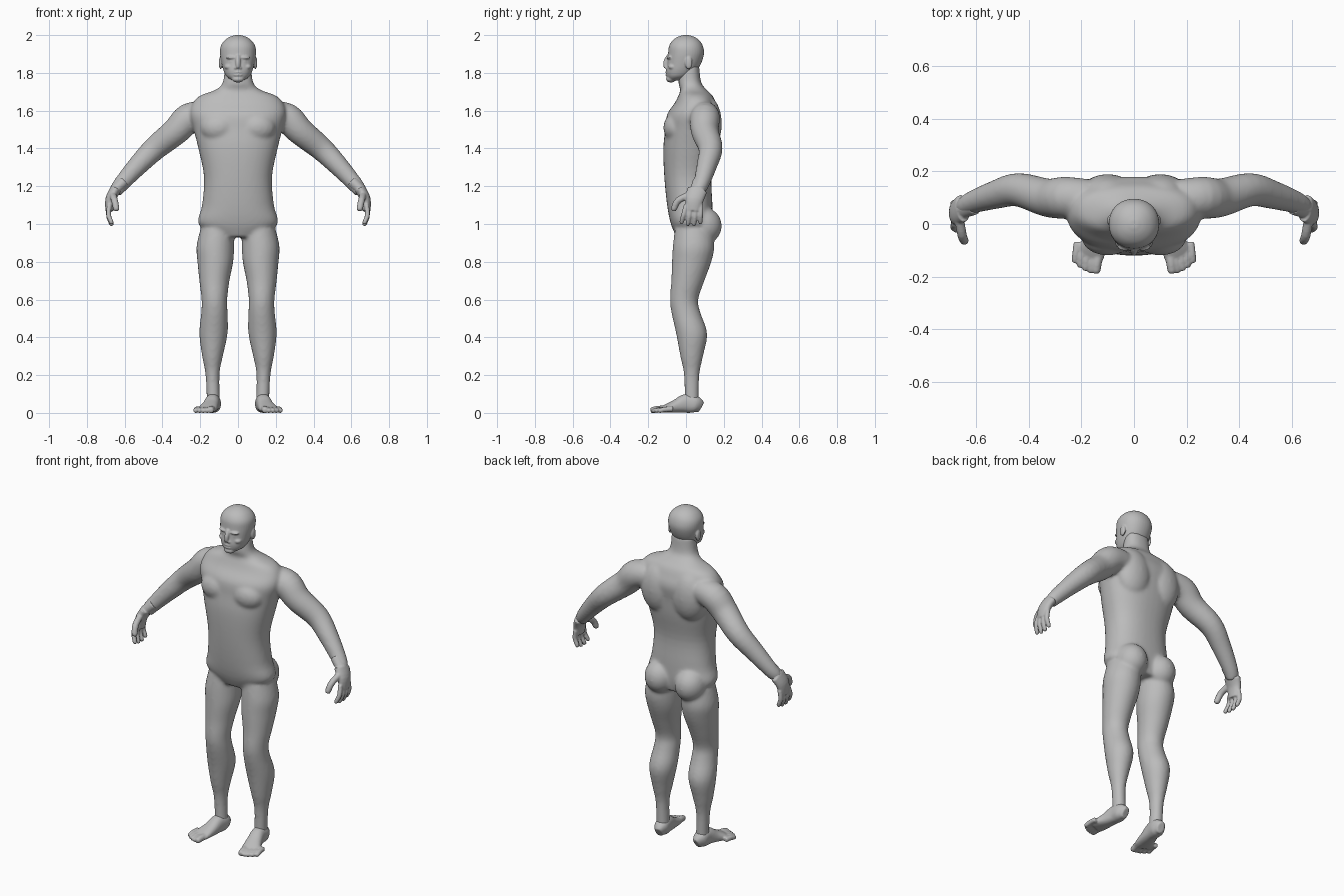
import bpy
import bmesh
from math import cos, sin, pi, copysign
from mathutils import Vector, Matrix

cube = bpy.data.objects.get("Cube")
if cube:
    bpy.data.objects.remove(cube, do_unlink=True)

skin = bpy.data.materials.new("grey_skin")
skin.use_nodes = True
grey = (.5, .5, .5, 1)
skin.diffuse_color = grey
skin.node_tree.nodes["Principled BSDF"].inputs["Base Color"].default_value = grey

FORWARD, UP = Vector((0, 1, 0)), Vector((0, 0, 1))
MIRRORED = {"left": 1, "right": -1}


def refine(stations, steps=4):
    """Smooth curve through the stations."""
    points = [Vector(station) for station in stations]
    points = [points[0], *points, points[-1]]
    curve = []
    for before, start, end, after in zip(points, points[1:], points[2:], points[3:]):
        leave, arrive = (end - before) / 2, (after - start) / 2
        for step in range(steps):
            t = step / steps
            ease = t * t * (3 - 2 * t)
            bend = leave * t * (1 - t) ** 2 - arrive * t * t * (1 - t)
            curve.append(start.lerp(end, ease) + bend)
    return curve + [points[-1]]


def loft(bm, stations, side=1, level=False, power=2, sides=24):
    """Closed tube of rounded rings through stations of x, y, z, width, depth."""
    path = refine(stations)
    overall = Vector((path[-1] - path[0])[:3]).normalized()
    ref = UP if abs(overall.y) > .7 else FORWARD
    rings = []
    for i, point in enumerate(path):
        ahead, behind = path[min(i + 1, len(path) - 1)], path[max(i - 1, 0)]
        tangent = UP if level else Vector((ahead - behind)[:3]).normalized()
        depth_axis = (ref - tangent * ref.dot(tangent)).normalized()
        width_axis = depth_axis.cross(tangent)
        ring = []
        for k in range(sides):
            angle = 2 * pi * k / sides
            across, along = [copysign(abs(value) ** (2 / power), value)
                             for value in (cos(angle), sin(angle))]
            spot = Vector(point[:3]) + width_axis * across * point[3] + depth_axis * along * point[4]
            ring.append(bm.verts.new((spot.x * side, spot.y, spot.z)))
        rings.append(ring)
    for lower, upper in zip(rings, rings[1:]):
        for k in range(sides):
            n = (k + 1) % sides
            bm.faces.new((lower[k], lower[n], upper[n], upper[k]))
    bm.faces.new(rings[0])
    bm.faces.new(rings[-1])


def limb(bm, stations, side, depth, level=False):
    """Tube with a single radius and a fixed depth ratio."""
    loft(bm, [(x, y, z, r, r * depth) for x, y, z, r in stations], side, level)


def digit(bm, base, tip, radius, side, bow):
    """Finger or toe, bowed outward at the knuckle and rounded at the tip."""
    base, tip = Vector(base), Vector(tip)
    knuckle = base.lerp(tip, .5) + Vector(bow)
    nail = knuckle.lerp(tip, .8)
    joints = ((base, 1), (knuckle, 1), (nail, .9), (tip, .5))
    limb(bm, [(*joint, radius * scale) for joint, scale in joints], side, 1)


def blob(bm, centre, radii, side=1):
    place = Matrix.Translation((centre[0] * side, centre[1], centre[2]))
    bmesh.ops.create_icosphere(bm, subdivisions=3, radius=1,
                               matrix=place @ Matrix.Diagonal((*radii, 1)))


def finish(bm, name, voxel, smoothing):
    """Fuse the overlapping forms into one soft skin."""
    bmesh.ops.recalc_face_normals(bm, faces=bm.faces)
    mesh = bpy.data.meshes.new(name)
    bm.to_mesh(mesh)
    bm.free()
    mesh.materials.append(skin)
    obj = bpy.data.objects.new(name, mesh)
    bpy.context.collection.objects.link(obj)
    fuse = obj.modifiers.new("fuse", 'REMESH')
    fuse.mode = 'VOXEL'
    fuse.voxel_size = voxel
    fuse.use_smooth_shade = True
    soften = obj.modifiers.new("soften", 'SMOOTH')
    soften.factor = .5
    soften.iterations = smoothing


# Torso and neck: height, centre depth, width, depth
body = bmesh.new()
torso = ((.93, .04, .12, .09), (1, .03, .21, .11), (1.1, .02, .19, .12), (1.25, .01, .18, .125),
         (1.4, .02, .21, .14), (1.5, .03, .235, .14), (1.58, .04, .255, .14), (1.64, .05, .24, .11),
         (1.68, .05, .2, .09), (1.71, .04, .12, .07), (1.75, .02, .08, .06), (1.84, .02, .07, .05))
loft(body, [(0, y, z, w, d) for z, y, w, d in torso], level=True, power=2.3, sides=40)

# Limbs: centre and radius
leg = ((.11, .04, .97, .09), (.12, .04, .88, .1), (.12, .03, .8, .095), (.125, .01, .7, .08),
       (.125, -.01, .6, .068), (.125, 0, .53, .07), (.13, .03, .42, .075), (.135, .03, .3, .055),
       (.135, .03, .2, .037), (.13, .03, .04, .035))
arm = ((.17, .1, 1.58, .07), (.26, .1, 1.56, .08), (.33, .1, 1.49, .073), (.44, .13, 1.4, .064),
       (.53, .11, 1.31, .054), (.62, .08, 1.21, .042), (.65, .06, 1.17, .035))
for side in MIRRORED.values():
    limb(body, leg, side, 1.1, level=True)
    limb(body, arm, side, 1)
    # Chest, back and seat muscles
    blob(body, (.1, -.05, 1.51), (.1, .07, .08), side)
    blob(body, (.1, .11, 1.53), (.11, .08, .15), side)
    blob(body, (.1, .09, .99), (.09, .1, .1), side)
finish(body, "body", .009, 9)

for label, side in MIRRORED.items():
    # Hand with curled fingers and a forward thumb
    hand = bmesh.new()
    palm = ((.61, .08, 1.22, .036), (.65, .06, 1.18, .03), (.675, .045, 1.13, .027), (.68, .04, 1.07, .022))
    limb(hand, palm[:2], side, 1.3)
    limb(hand, palm[1:], side, 1.8)
    for i in range(4):
        middle = i - 1.5
        digit(hand, (.68, .04 + middle * .026, 1.1), (.667, .025 + middle * .034, .985 + abs(middle) * .01),
              .013, side, (.012, 0, 0))
    digit(hand, (.665, .03, 1.16), (.642, -.07, 1.07), .018, side, (0, -.02, .01))
    finish(hand, label + "_hand", .005, 4)

    # Foot: wedge from heel to ball, with a fan of toes
    foot = bmesh.new()
    sole = ((.125, .08, .02, .03), (.13, .05, .04, .045), (.135, 0, .04, .05),
            (.145, -.05, .044, .036), (.16, -.1, .052, .023), (.17, -.125, .053, .016))
    loft(foot, [(x, y, h, w, h) for x, y, w, h in sole], side, power=2.3)
    for i in range(5):
        radius = .018 if i == 0 else .014
        x = .135 + i * .02
        digit(foot, (x, i * .008 - .1, .02), (x + .01, i * i * .0025 - .188, radius * .7),
              radius, side, (0, 0, .004))
    finish(foot, label + "_foot", .005, 4)

# Head: height, centre depth, width, depth
head = bmesh.new()
skull = ((1.76, -.06, .03, .03), (1.78, -.04, .06, .06), (1.81, -.025, .076, .08), (1.85, -.01, .087, .09),
         (1.9, 0, .095, .095), (1.94, 0, .092, .09), (1.97, 0, .073, .073), (1.99, 0, .045, .045),
         (2, 0, .015, .015))
loft(head, [(0, y, z, w, d) for z, y, w, d in skull], level=True, power=2.15, sides=40)
# Nose, lips and chin
digit(head, (0, -.09, 1.89), (0, -.108, 1.825), .013, 1, (0, -.008, 0))
for height in (1.789, 1.804):
    blob(head, (0, -.097, height), (.025, .012, .007))
blob(head, (0, -.08, 1.767), (.033, .026, .018))
for side in MIRRORED.values():
    # Nostrils, brows, eyes, cheeks and ears
    blob(head, (.012, -.1, 1.826), (.009, .012, .008), side)
    blob(head, (.034, -.086, 1.881), (.03, .016, .009), side)
    blob(head, (.033, -.083, 1.861), (.013, .012, .008), side)
    blob(head, (.048, -.07, 1.832), (.024, .024, .016), side)
    blob(head, (.092, .014, 1.853), (.01, .02, .034), side)
finish(head, "head", .0045, 3)
